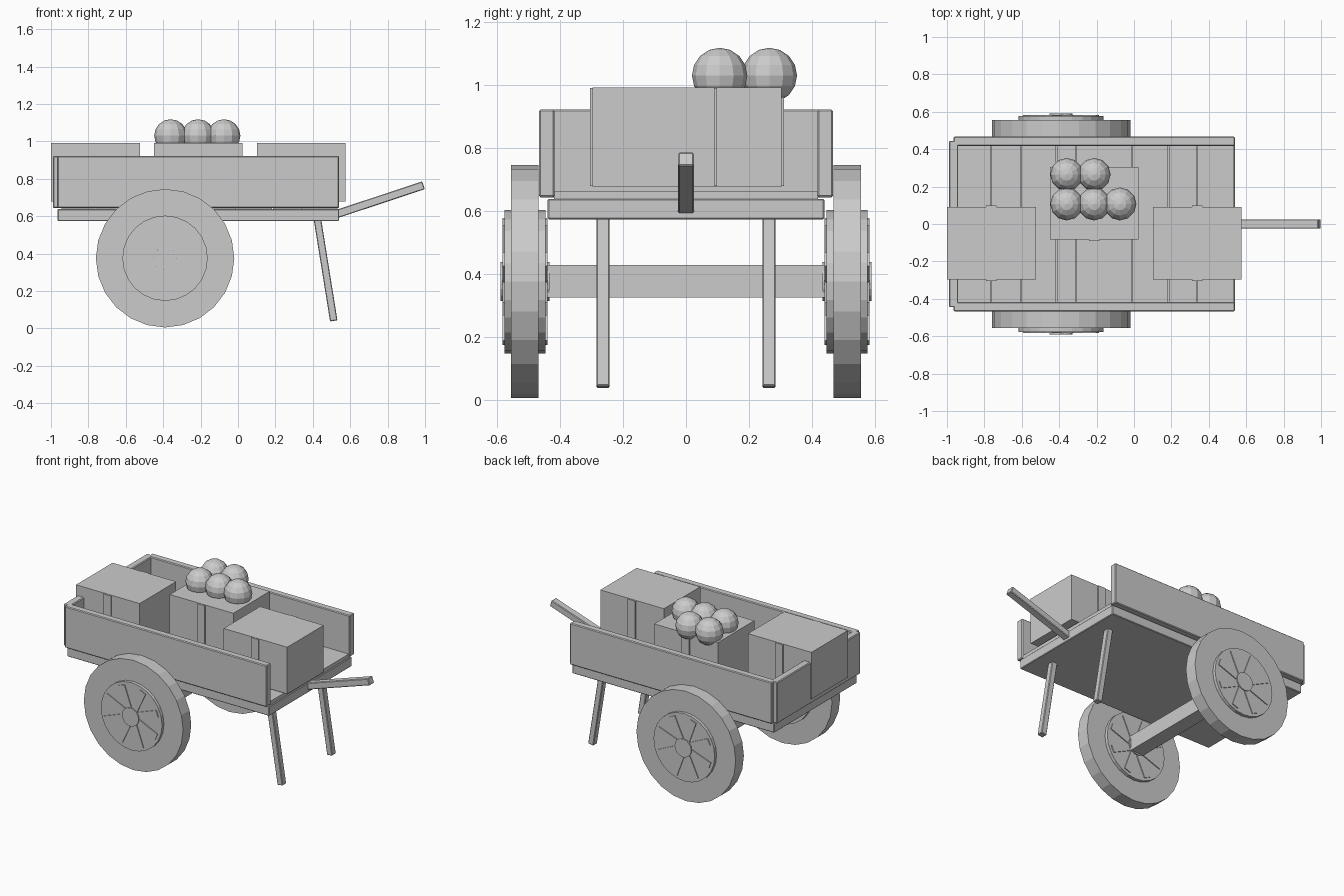
import bpy, math
from mathutils import Vector

cube = bpy.data.objects.get("Cube")
if cube:
    bpy.data.objects.remove(cube, do_unlink=True)

GREY = (0.6, 0.6, 0.6, 1.0)
mat = bpy.data.materials.new("plain grey")
mat.use_nodes = True
mat.diffuse_color = GREY
mat.node_tree.nodes["Principled BSDF"].inputs["Base Color"].default_value = GREY


def finish(name, bevel=0):
    ob = bpy.context.object
    ob.name = name
    ob.data.materials.append(mat)
    if bevel:
        mod = ob.modifiers.new("soft edge", "BEVEL")
        mod.width, mod.segments = bevel, 1
    return ob


def box(name, x, y, z, bevel=0):
    """Box spanning the (min, max) pairs x, y and z."""
    bpy.ops.mesh.primitive_cube_add(size=1, location=[(a + b) / 2 for a, b in (x, y, z)])
    bpy.context.object.scale = [b - a for a, b in (x, y, z)]
    bpy.ops.object.transform_apply(location=False, rotation=False)
    return finish(name, bevel)


def bar(name, start, end, width, thick, bevel=0.004):
    """Rectangular bar between two points lying in an xz plane."""
    a, b = Vector(start), Vector(end)
    d = b - a
    ob = box(name, (-width / 2, width / 2), (-thick / 2, thick / 2),
             (-d.length / 2, d.length / 2), bevel)
    ob.location = (a + b) / 2
    ob.rotation_euler.y = math.atan2(d.x, d.z)
    return ob


def disc(name, x, z, y, radius, sides):
    bpy.ops.mesh.primitive_cylinder_add(
        vertices=sides, radius=radius, depth=y[1] - y[0],
        location=(x, sum(y) / 2, z), rotation=(math.pi / 2, 0, 0))
    return finish(name)


# Cart bed: base and cross planks
box("bed_base", (-0.965, 0.54), (-0.44, 0.44), (0.573, 0.638), 0.004)
seams = [-0.945, -0.765, -0.605, -0.415, -0.31, -0.01, 0.185, 0.335, 0.535]
for i, (a, b) in enumerate(zip(seams, seams[1:])):
    box(f"floor_plank_{i + 1}", (a + 0.002, b - 0.002), (-0.42, 0.42),
        (0.637, 0.655 + 0.007 * (i % 2)))

# Side boards and tail board
for side, s in (("left", 1), ("right", -1)):
    ys = sorted((0.418 * s, 0.467 * s))
    box(f"{side}_side_board", (-0.965, 0.54), ys, (0.643, 0.922), 0.005)
box("tail_board", (-0.99, -0.94), (-0.445, 0.445), (0.643, 0.922), 0.005)

# Crates with a centre batten on both long faces
for name, cx, cy in (("rear", -0.762, -0.103), ("middle", -0.213, 0.11), ("forward", 0.338, -0.103)):
    box(f"{name}_crate", (cx - 0.237, cx + 0.237), (cy - 0.194, cy + 0.194), (0.677, 0.992))
    box(f"{name}_crate_batten", (cx - 0.028, cx + 0.028), (cy - 0.202, cy + 0.202), (0.679, 0.99))

# Round produce on the middle crate
spots = [(-0.36, 0.265), (-0.213, 0.265), (-0.36, 0.107), (-0.213, 0.107), (-0.075, 0.107)]
for i, (x, y) in enumerate(spots):
    bpy.ops.mesh.primitive_uv_sphere_add(segments=12, ring_count=8, radius=0.088,
                                         location=(x, y, 1.03))
    finish(f"round_fruit_{i + 1}")

# Axle and wheels
WX, WZ = -0.39, 0.375
box("axle", (WX - 0.05, WX + 0.05), (-0.45, 0.45), (0.325, 0.427))
for side, s in (("left", 1), ("right", -1)):
    def span(a, b):
        return sorted((a * s, b * s))
    disc(f"{side}_wheel_rim", WX, WZ, span(0.469, 0.556), 0.37, 24)
    disc(f"{side}_wheel_disc", WX, WZ, span(0.447, 0.577), 0.228, 24)
    disc(f"{side}_wheel_hub", WX, WZ, span(0.434, 0.59), 0.062, 16)
    for k in range(8):
        t = math.radians(20 + 45 * k)
        dx, dz = math.cos(t), math.sin(t)
        y = 0.512 * s
        bar(f"{side}_wheel_spoke_{k + 1}", (WX + 0.05 * dx, y, WZ + 0.05 * dz),
            (WX + 0.207 * dx, y, WZ + 0.207 * dz), 0.046, 0.142, 0)

# Prop legs and pull handle
for side, s in (("left", 1), ("right", -1)):
    bar(f"{side}_prop_leg", (0.422, 0.264 * s, 0.6), (0.512, 0.264 * s, 0.04), 0.04, 0.042)
bar("pull_handle", (0.53, 0, 0.612), (0.992, 0, 0.765), 0.044, 0.05)
